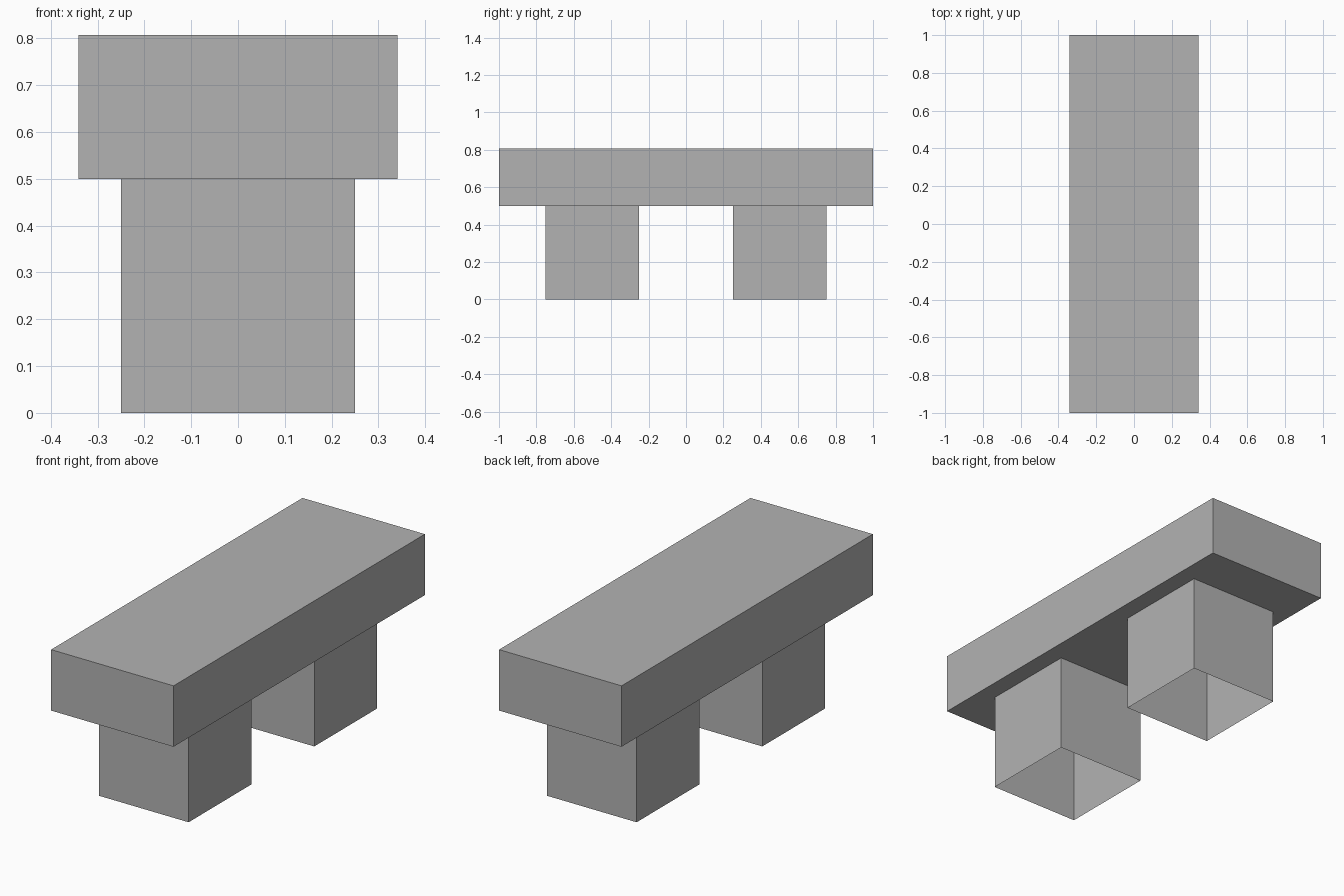
import bpy
import bmesh

cube = bpy.data.objects.get("Cube")
if cube:
    bpy.data.objects.remove(cube, do_unlink=True)

# Plain stone colour
stone = bpy.data.materials.new("grey_stone")
stone.use_nodes = True
colour = (0.45, 0.45, 0.45, 1.0)
stone.diffuse_color = colour
stone.node_tree.nodes["Principled BSDF"].inputs["Base Color"].default_value = colour


def block(name, size, centre, open_bottom=False):
    """Box resting at the given centre, optionally without its underside."""
    bm = bmesh.new()
    bmesh.ops.create_cube(bm, size=1.0)
    bmesh.ops.scale(bm, vec=size, verts=bm.verts)
    if open_bottom:
        bm.normal_update()
        under = [f for f in bm.faces if f.normal.z < -0.5]
        bmesh.ops.delete(bm, geom=under, context="FACES_ONLY")
    mesh = bpy.data.meshes.new(name)
    bm.to_mesh(mesh)
    bm.free()
    mesh.materials.append(stone)
    obj = bpy.data.objects.new(name, mesh)
    obj.location = centre
    bpy.context.collection.objects.link(obj)
    return obj


# Bench slab
block("seat", (0.682, 2.0, 0.307), (0, 0, 0.6535))

# Hollow legs, open at the ground
for name, y in (("front_leg", -0.5), ("back_leg", 0.5)):
    block(name, (0.5, 0.5, 0.5), (0, y, 0.25), open_bottom=True)
